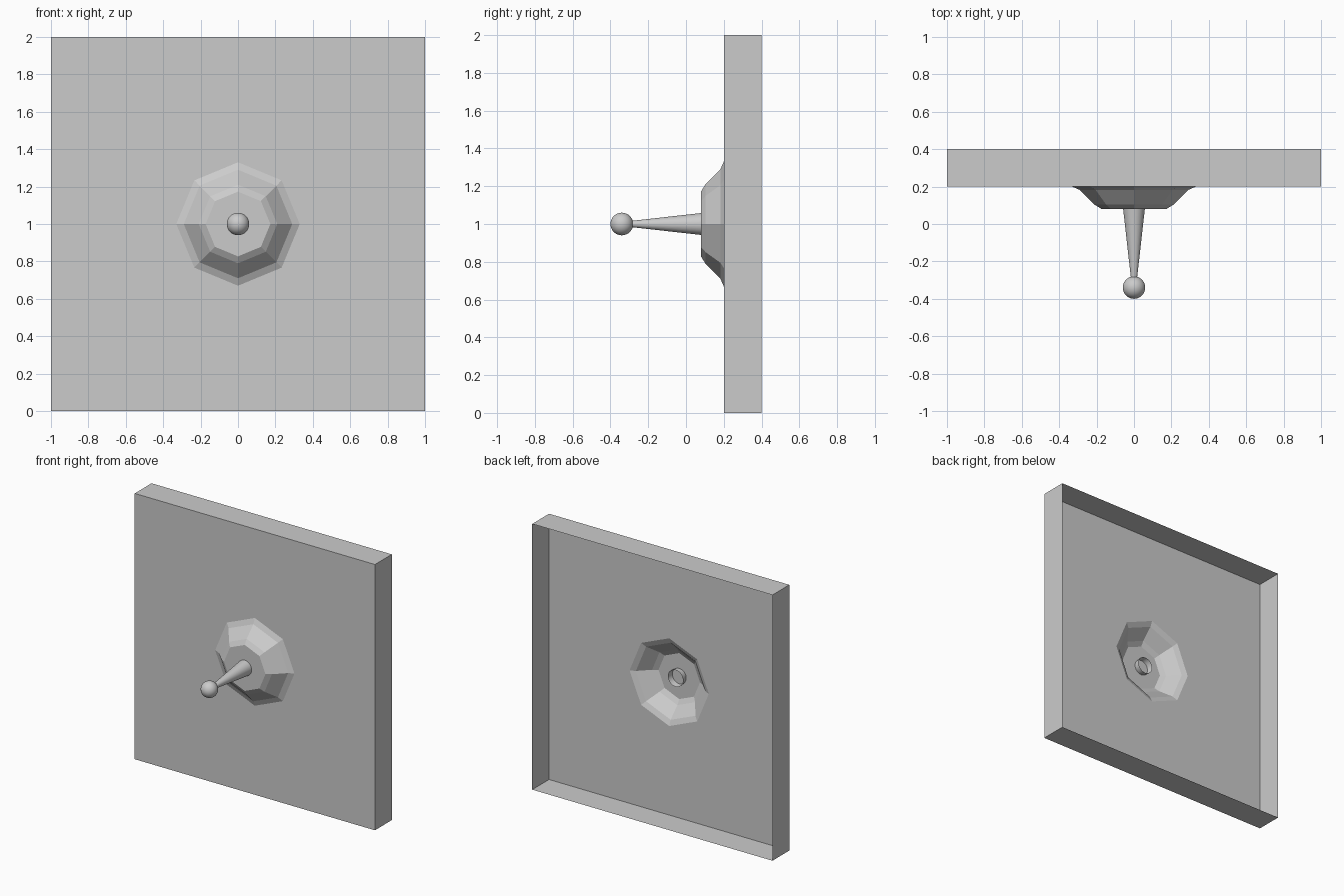
import bpy, bmesh
from math import sin, cos, pi, radians

if "Cube" in bpy.data.objects:
    bpy.data.objects.remove(bpy.data.objects["Cube"])

def finish(name, bm):
    bmesh.ops.recalc_face_normals(bm, faces=bm.faces)
    me = bpy.data.meshes.new(name)
    bm.to_mesh(me)
    bm.free()
    ob = bpy.data.objects.new(name, me)
    bpy.context.collection.objects.link(ob)
    return ob

def ring(bm, r, y, n):
    return [bm.verts.new((r * cos(2 * pi * i / n), y, 1 + r * sin(2 * pi * i / n))) for i in range(n)]

def skin(bm, a, b):
    n = len(a)
    for i in range(n):
        bm.faces.new((a[i], a[(i + 1) % n], b[(i + 1) % n], b[i]))

# wall panel, open at the back, with an octagonal dish pushed out of its front
bm = bmesh.new()
front, back = [[bm.verts.new((x, y, z)) for x, z in ((-1, 0), (1, 0), (1, 2), (-1, 2))]
               for y in (0.2, 0.4)]
skin(bm, front, back)
rings = [ring(bm, r, y, 8) for r, y in ((0.33, 0.205), (0.29, 0.182), (0.21, 0.103), (0.173, 0.08))]
for v in rings[0]:
    v.co.y = 0.2
for a, b in zip(rings, rings[1:]):
    skin(bm, a, b)
bm.faces.new(rings[-1])
loops = [front, rings[0]]
edges = [bm.edges.get((l[i], l[(i + 1) % len(l)])) for l in loops for i in range(len(l))]
bmesh.ops.triangle_fill(bm, edges=edges, use_beauty=True, normal=(0, -1, 0))
finish("wall_panel", bm)

# tapered stem, open-ended behind the dish
bm = bmesh.new()
skin(bm, ring(bm, 0.063, 0.125, 32), ring(bm, 0.013, -0.32, 32))
stem = finish("stem", bm)

# round knob
bpy.ops.mesh.primitive_uv_sphere_add(segments=32, ring_count=16, radius=0.06, location=(0, -0.34, 1))
knob = bpy.context.object
knob.name = "knob"

for ob in (stem, knob):
    bpy.ops.object.select_all(action='DESELECT')
    ob.select_set(True)
    bpy.context.view_layer.objects.active = ob
    bpy.ops.object.shade_smooth_by_angle(angle=radians(30))
